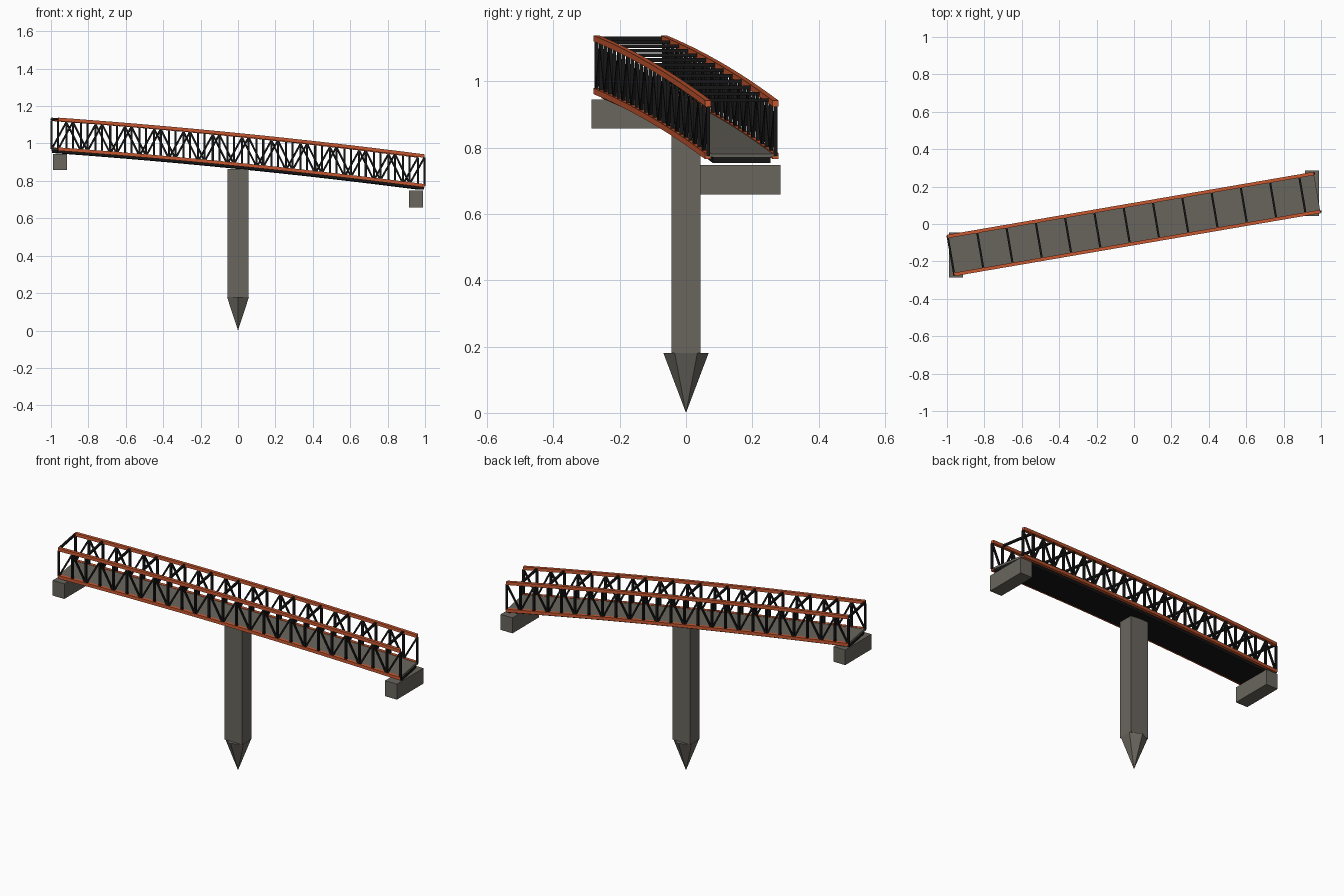
import bpy, bmesh, math
from mathutils import Vector, Matrix

cube = bpy.data.objects.get("Cube")
if cube:
    bpy.data.objects.remove(cube, do_unlink=True)

HALF_LEN, HALF_WIDTH, TRUSS_H = 0.993, 0.103, 0.159
PANELS = 25
TURN = Matrix.Rotation(math.radians(9.75), 3, 'Z')


def material(name, colour):
    m = bpy.data.materials.new(name)
    m.use_nodes = True
    m.diffuse_color = (*colour, 1)
    m.node_tree.nodes["Principled BSDF"].inputs["Base Color"].default_value = (*colour, 1)
    return m


concrete = material("concrete grey", (0.142, 0.132, 0.111))
rust = material("rust orange", (0.6, 0.1, 0.03))
steel = material("black steel", (0.008, 0.008, 0.008))


def finish(name, bm, mat):
    bmesh.ops.recalc_face_normals(bm, faces=bm.faces[:])
    mesh = bpy.data.meshes.new(name)
    bm.to_mesh(mesh)
    bm.free()
    mesh.materials.append(mat)
    ob = bpy.data.objects.new(name, mesh)
    bpy.context.collection.objects.link(ob)


def on_bridge(node, across, up):
    """Point on the cambered, sloping bridge line."""
    s = 2 * node / PANELS - 1
    p = TURN @ Vector((s * HALF_LEN, across, 0))
    p.z = 0.886 - 0.098 * s - 0.014 * s * s + up
    return p


def sweep(name, y0, y1, z0, z1, mat):
    """Rectangular section carried along the whole bridge."""
    bm = bmesh.new()
    rings = [[bm.verts.new(on_bridge(i, y, z))
              for y, z in ((y0, z0), (y1, z0), (y1, z1), (y0, z1))]
             for i in range(PANELS + 1)]
    for a, b in zip(rings, rings[1:]):
        for k in range(4):
            n = (k + 1) % 4
            bm.faces.new((a[k], a[n], b[n], b[k]))
    bm.faces.new(rings[0])
    bm.faces.new(rings[-1])
    finish(name, bm, mat)


def add_bar(bm, a, b, size):
    """Square bar between two points."""
    d = b - a
    rot = d.to_track_quat('Z', 'Y').to_matrix().to_4x4()
    m = Matrix.Translation((a + b) / 2) @ rot @ Matrix.Diagonal((size, size, d.length, 1))
    bmesh.ops.create_cube(bm, size=1, matrix=m)


def box(name, lo, hi, mat):
    lo, hi = Vector(lo), Vector(hi)
    bm = bmesh.new()
    m = Matrix.Translation((lo + hi) / 2) @ Matrix.Diagonal((*(hi - lo), 1))
    bmesh.ops.create_cube(bm, size=1, matrix=m)
    finish(name, bm, mat)


# Deck and the steel slab beneath it
sweep("deck", -HALF_WIDTH, HALF_WIDTH, -0.003, 0.007, concrete)
sweep("deck_underside", -0.088, 0.088, -0.021, -0.003, steel)

# Side trusses: chords, posts and zigzag diagonals
R = 0.009
for label, side in (("front", -1), ("back", 1)):
    y = side * HALF_WIDTH
    sweep(label + "_bottom_chord", y - R, y + R, -R, R, rust)
    sweep(label + "_top_chord", y - R, y + R, TRUSS_H - R, TRUSS_H + R, rust)

    posts = bmesh.new()
    for i in range(PANELS + 1):
        add_bar(posts, on_bridge(i, y, 0), on_bridge(i, y, TRUSS_H - R), 0.011)
    finish(label + "_posts", posts, steel)

    diagonals = bmesh.new()
    for i in range(PANELS):
        low, high = (i, i + 1) if i % 2 == 0 else (i + 1, i)
        add_bar(diagonals, on_bridge(low, y, 0), on_bridge(high, y, TRUSS_H - R), 0.009)
    finish(label + "_diagonals", diagonals, steel)

# Cross beams joining the top chords
beams = bmesh.new()
for i in range(0, PANELS, 2):
    add_bar(beams, on_bridge(i, -HALF_WIDTH, TRUSS_H), on_bridge(i, HALF_WIDTH, TRUSS_H), 0.011)
finish("top_cross_beams", beams, steel)

# End supports
box("right_abutment", (-0.99, -0.285, 0.857), (-0.915, -0.045, 0.945), concrete)
box("left_abutment", (0.914, 0.042, 0.658), (0.99, 0.285, 0.748), concrete)

# Central pillar with a six-sided pointed foot
box("pillar", (-0.057, -0.043, 0.18), (0.057, 0.043, 0.864), concrete)
foot = bmesh.new()
tip = foot.verts.new((0, 0, 0))
ring = [foot.verts.new((0.068 * math.sin(k * math.pi / 3), 0.068 * math.cos(k * math.pi / 3), 0.18))
        for k in range(6)]
foot.faces.new(ring)
for k in range(6):
    foot.faces.new((ring[k], ring[(k + 1) % 6], tip))
finish("pillar_foot", foot, concrete)
